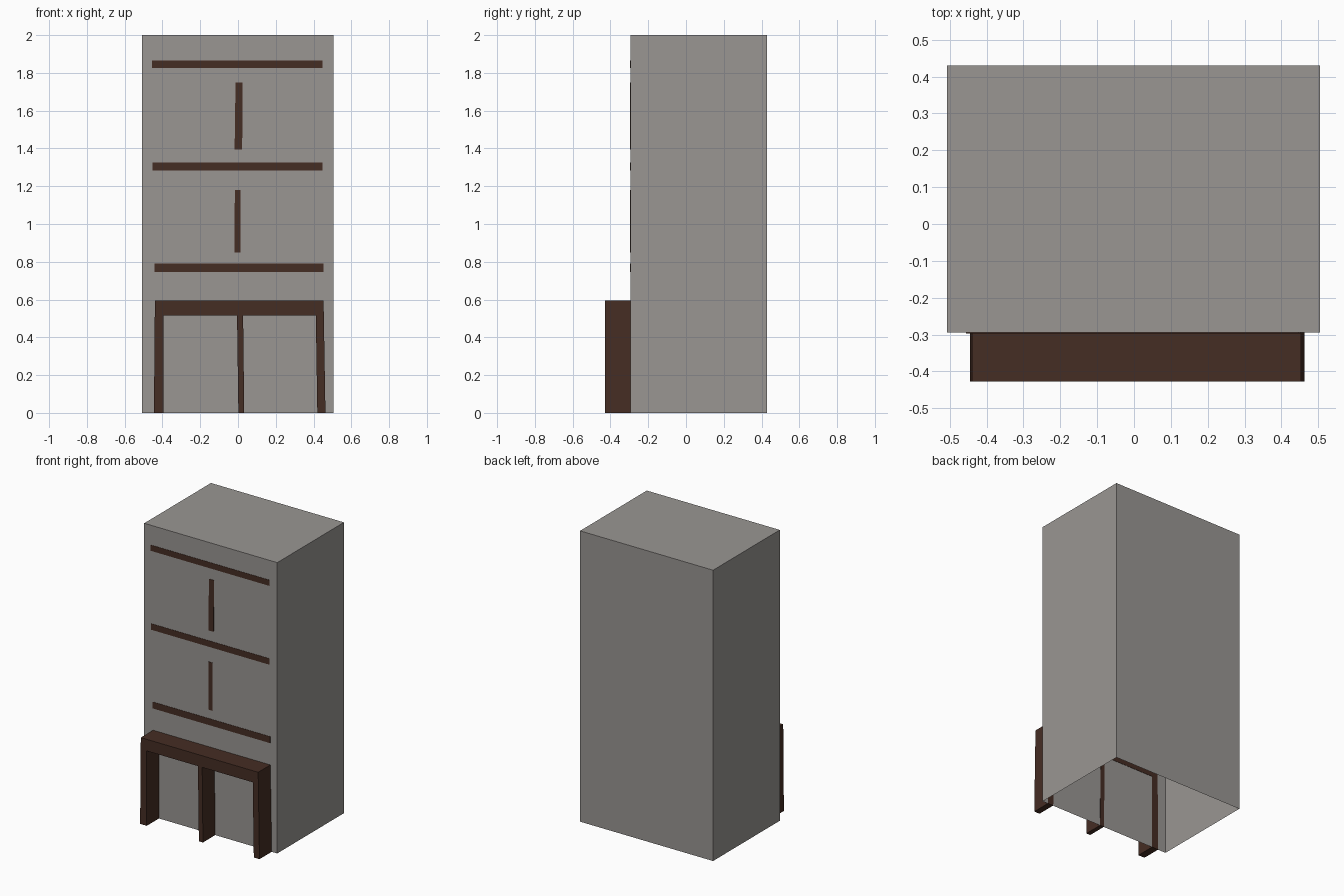
import bpy, bmesh

if "Cube" in bpy.data.objects:
    bpy.data.objects.remove(bpy.data.objects["Cube"])


def material(name, rgb):
    m = bpy.data.materials.new(name)
    m.diffuse_color = (*rgb, 1)
    m.use_nodes = True
    m.node_tree.nodes["Principled BSDF"].inputs["Base Color"].default_value = m.diffuse_color
    return m


grey = material("warm grey", (0.32, 0.305, 0.29))
brown = material("dark brown", (0.06, 0.026, 0.017))

WALL = -0.295  # front wall of the cabinet


def finish(bm, name, mat):
    bmesh.ops.recalc_face_normals(bm, faces=bm.faces)
    me = bpy.data.meshes.new(name)
    bm.to_mesh(me)
    bm.free()
    me.materials.append(mat)
    ob = bpy.data.objects.new(name, me)
    bpy.context.collection.objects.link(ob)
    return ob


def prism(name, outline, y0, y1, mat):
    """Extrude an x-z outline from y0 to y1."""
    bm = bmesh.new()
    face = bm.faces.new([bm.verts.new((x, y0, z)) for x, z in outline])
    ext = bmesh.ops.extrude_face_region(bm, geom=[face])
    for v in ext["geom"]:
        if isinstance(v, bmesh.types.BMVert):
            v.co.y = y1
    return finish(bm, name, mat)


# tall cabinet shell, open underneath
body = prism("cabinet_body", [(-0.507, 0), (0.505, 0), (0.505, 2), (-0.507, 2)],
             WALL, 0.43, grey)
bm = bmesh.new()
bm.from_mesh(body.data)
bmesh.ops.delete(bm, geom=[f for f in bm.faces if f.calc_center_median().z < 0.01],
                 context="FACES_ONLY")
bm.to_mesh(body.data)
bm.free()

# projecting lower frame: top rail with three slightly splayed legs
prism("lower_frame", [
    (-0.445, 0), (-0.395, 0), (-0.395, 0.515), (-0.005, 0.515), (0.002, 0), (0.033, 0),
    (0.027, 0.515), (0.412, 0.515), (0.42, 0), (0.463, 0), (0.453, 0.595), (-0.44, 0.595),
], -0.428, WALL + 0.002, brown)

# thin strips on the front: bottom x range, top x range, z range
strips = {
    "top_strip": (-0.456, 0.448, -0.456, 0.448, 1.825, 1.865),
    "middle_strip": (-0.453, 0.448, -0.453, 0.448, 1.283, 1.325),
    "bottom_strip": (-0.441, 0.452, -0.441, 0.452, 0.745, 0.79),
    "upper_divider": (-0.018, 0.022, -0.013, 0.025, 1.395, 1.75),
    "lower_divider": (-0.018, 0.013, -0.017, 0.014, 0.85, 1.18),
}
for name, (a, b, c, d, z0, z1) in strips.items():
    prism(name, [(a, z0), (b, z0), (d, z1), (c, z1)], WALL - 0.002, WALL + 0.002, brown)
